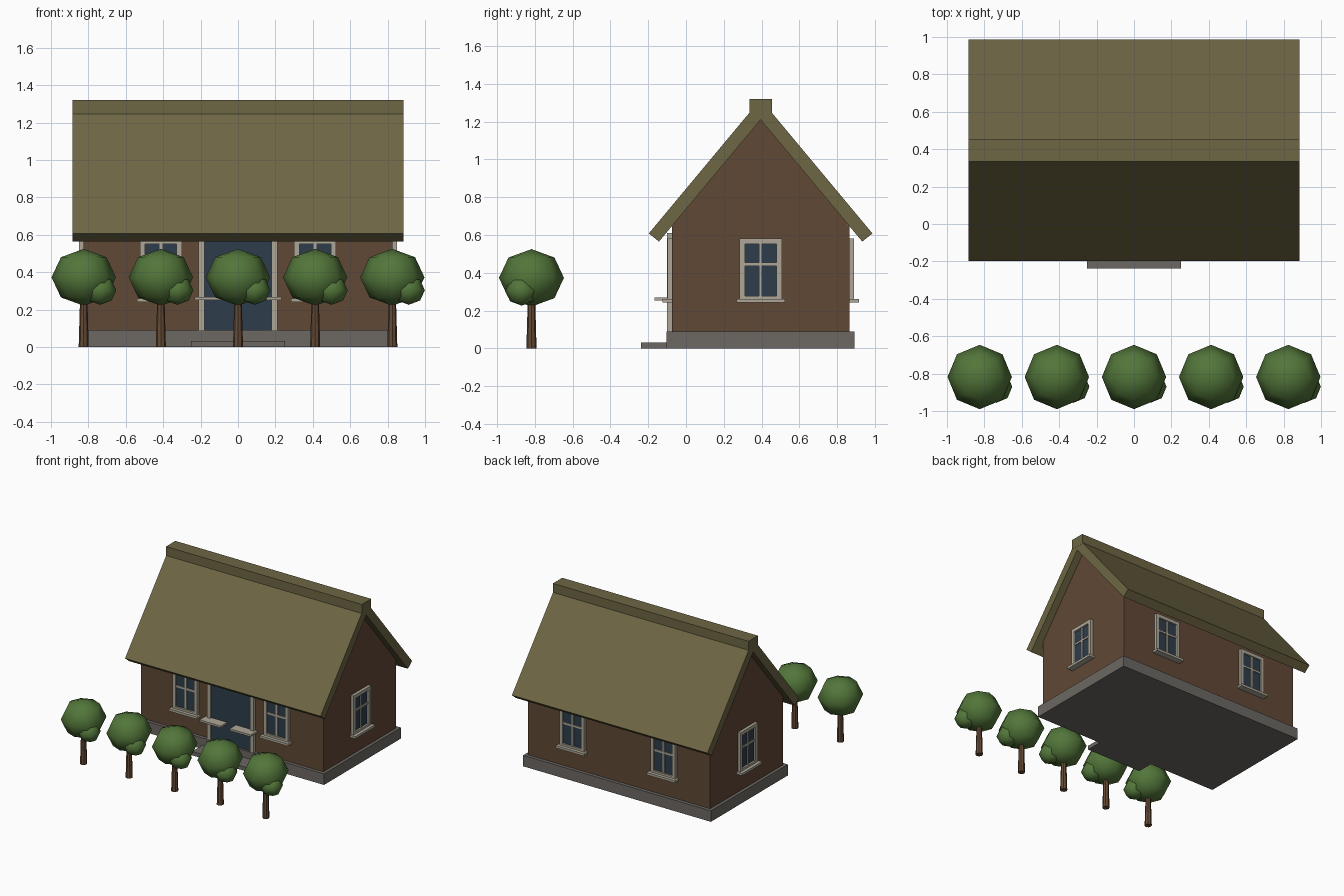
import bpy
import bmesh
from math import pi
from mathutils import Matrix, Vector

cube = bpy.data.objects.get("Cube")
if cube:
    bpy.data.objects.remove(cube)


def material(name, r, g, b):
    m = bpy.data.materials.new(name)
    m.use_nodes = True
    m.diffuse_color = (r, g, b, 1)
    m.node_tree.nodes["Principled BSDF"].inputs["Base Color"].default_value = (r, g, b, 1)
    return m


THATCH = material("olive thatch", 0.155, 0.133, 0.058)
BRICK = material("brown brick", 0.118, 0.065, 0.036)
STONE = material("grey stone", 0.15, 0.14, 0.125)
TRIM = material("pale trim", 0.42, 0.39, 0.31)
GLASS = material("dark blue glass", 0.027, 0.047, 0.072)
LEAF = material("leaf green", 0.085, 0.18, 0.042)
BARK = material("bark brown", 0.13, 0.068, 0.035)

MID = 0.395          # y of the ridge line
WALL_X = 0.825       # half length of the walls
WALL_Y = 0.47        # half depth of the walls
SLOPE = 1.2


def finish(bm, name, mat, matrix=Matrix()):
    bmesh.ops.recalc_face_normals(bm, faces=bm.faces)
    mesh = bpy.data.meshes.new(name)
    bm.to_mesh(mesh)
    bm.free()
    mesh.materials.append(mat)
    ob = bpy.data.objects.new(name, mesh)
    ob.matrix_world = matrix
    bpy.context.collection.objects.link(ob)
    return ob


def boxes(name, mat, spans, matrix=Matrix()):
    """One object from boxes given as (x0, x1, y0, y1, z0, z1)."""
    bm = bmesh.new()
    for x0, x1, y0, y1, z0, z1 in spans:
        place = Matrix.Translation(((x0 + x1) / 2, (y0 + y1) / 2, (z0 + z1) / 2))
        size = Matrix.Diagonal((x1 - x0, y1 - y0, z1 - z0, 1))
        bmesh.ops.create_cube(bm, size=1, matrix=place @ size)
    return finish(bm, name, mat, matrix)


def extrude_x(name, mat, profile, half):
    """Prism along x from a profile of (distance from ridge line, z)."""
    bm = bmesh.new()
    face = bm.faces.new([bm.verts.new((-half, MID + y, z)) for y, z in profile])
    new = bmesh.ops.extrude_face_region(bm, geom=[face])["geom"]
    verts = [v for v in new if isinstance(v, bmesh.types.BMVert)]
    bmesh.ops.translate(bm, verts=verts, vec=(2 * half, 0, 0))
    return finish(bm, name, mat)


def symmetric(half_profile):
    return half_profile + [(-y, z) for y, z in reversed(half_profile) if y]


# Base, doorstep and gabled walls
boxes("plinth", STONE, [(-0.85, 0.85, MID - 0.497, MID + 0.497, 0, 0.09)])
boxes("doorstep", STONE, [(-0.25, 0.25, -0.237, -0.1, 0, 0.032)])
APEX = 1.21
extrude_x("walls", BRICK, symmetric(
    [(WALL_Y, 0.085), (WALL_Y, APEX - SLOPE * WALL_Y), (0, APEX + 0.003)]), WALL_X)

# Thatched roof: a thick chevron, with a raised cap over the ridge
extrude_x("thatch_roof", THATCH, [
    (0, APEX), (-0.538, 0.565), (-0.592, 0.608), (0, 1.318),
    (0.592, 0.608), (0.538, 0.565)], 0.885)
extrude_x("ridge_cap", THATCH, [
    (-0.06, 1.24), (-0.06, 1.32), (0.06, 1.32), (0.06, 1.24)], 0.886)


# Windows, built facing -y at the wall surface and then turned into place
def window(label, x, y, angle):
    place = Matrix.Translation((x, y, 0)) @ Matrix.Rotation(angle, 4, "Z")
    w, b, low, top = 0.112, 0.028, 0.25, 0.58
    boxes(label + "_window_frame", TRIM, [
        (-w, b - w, -0.024, 0.01, low, top), (w - b, w, -0.024, 0.01, low, top),
        (b - w, w - b, -0.024, 0.01, top - b, top),
        (b - w, w - b, -0.024, 0.01, low, low + b),
        (-0.008, 0.008, -0.017, 0, low + b, top - b),
        (b - w, w - b, -0.017, 0, 0.437, 0.453)], place)
    boxes(label + "_window_glass", GLASS, [
        (b - w, w - b, -0.009, 0.005, low + b, top - b)], place)
    boxes(label + "_window_sill", TRIM, [(-0.128, 0.128, -0.05, 0.01, 0.242, 0.261)], place)


for side, s in (("left", 1), ("right", -1)):
    window("front_" + side, s * 0.412, MID - WALL_Y, 0)
    window("back_" + side, s * 0.412, MID + WALL_Y, pi)
    window(side + "_gable", s * WALL_X, MID, s * pi / 2)

# Front door with its frame and two ledges
FRONT = MID - WALL_Y
boxes("door_panel", GLASS, [(-0.182, 0.182, FRONT - 0.01, FRONT + 0.01, 0.09, 0.59)])
boxes("door_frame", TRIM, [
    (-0.212, -0.18, FRONT - 0.025, FRONT + 0.01, 0.09, 0.61),
    (0.18, 0.212, FRONT - 0.025, FRONT + 0.01, 0.09, 0.61),
    (-0.18, 0.18, FRONT - 0.025, FRONT + 0.01, 0.585, 0.61)])
boxes("door_ledges", TRIM, [
    (-0.232, -0.04, -0.166, FRONT, 0.252, 0.268),
    (0.04, 0.232, -0.166, FRONT, 0.252, 0.268)])


# Row of clipped trees, each with a large crown and a small side tuft
def smooth(ob):
    for p in ob.data.polygons:
        p.use_smooth = True


def ball(name, centre, radius, height):
    bm = bmesh.new()
    bmesh.ops.create_uvsphere(bm, u_segments=8, v_segments=4, radius=1,
                              matrix=Matrix.Diagonal((radius, radius, height, 1)))
    smooth(finish(bm, name, LEAF, Matrix.Translation(centre)))


for i in range(5):
    root = Vector(((i - 2) * 0.4125, -0.818, 0))
    bm = bmesh.new()
    bmesh.ops.create_cone(bm, cap_ends=True, segments=8, radius1=0.027, radius2=0.019,
                          depth=0.28, matrix=Matrix.Translation((0, 0, 0.14)))
    finish(bm, f"tree_trunk_{i + 1}", BARK, Matrix.Translation(root))
    ball(f"tree_crown_{i + 1}", root + Vector((0, 0, 0.373)), 0.172, 0.152)
    ball(f"tree_tuft_{i + 1}", root + Vector((0.088, -0.052, 0.304)), 0.086, 0.078)
